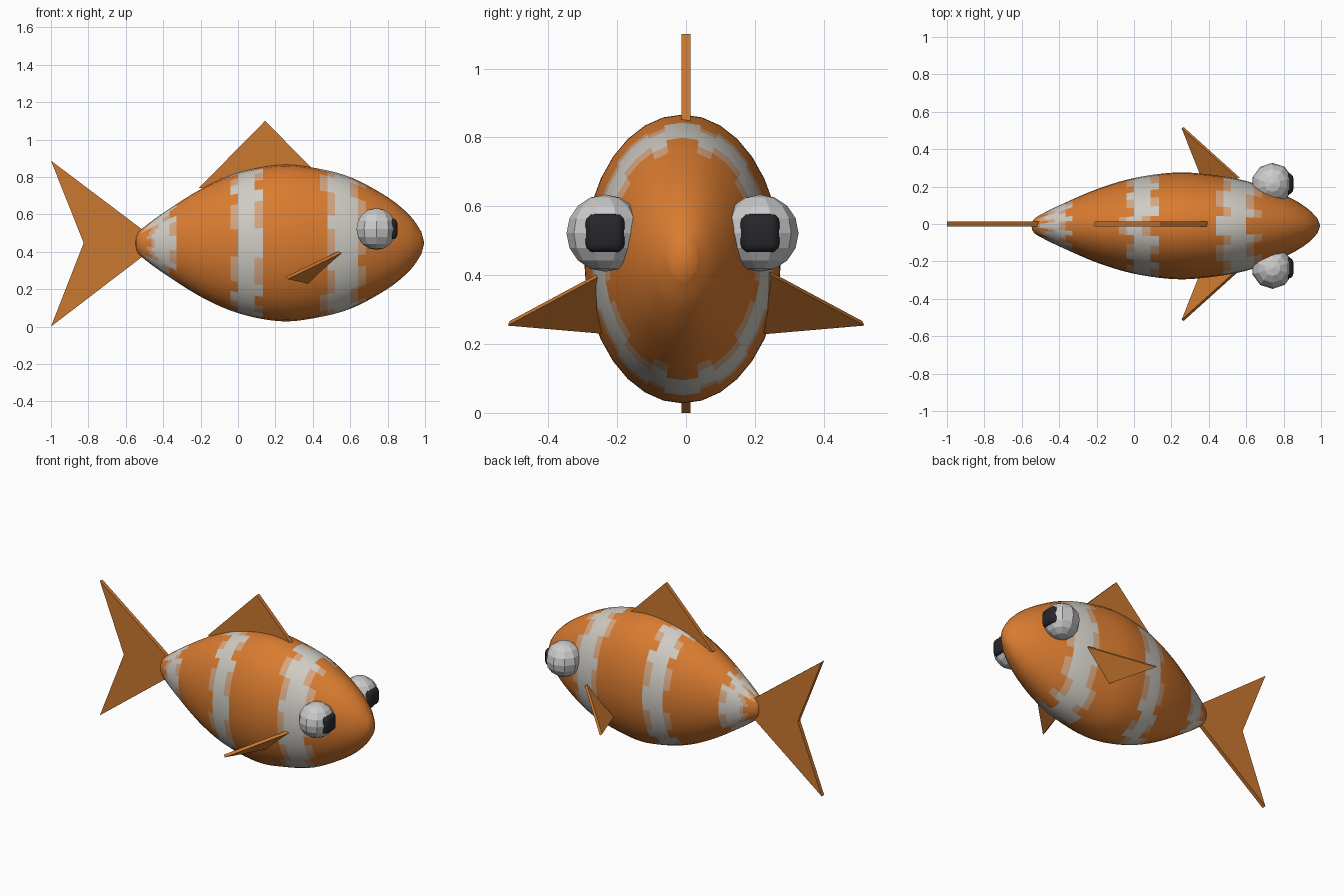
import bpy, bmesh, math
from mathutils import Vector

if "Cube" in bpy.data.objects:
    bpy.data.objects.remove(bpy.data.objects["Cube"])

CZ, CY = 0.447, -0.01      # body axis


def material(name, rgb):
    m = bpy.data.materials.new(name)
    m.diffuse_color = (*rgb, 1)
    m.use_nodes = True
    m.node_tree.nodes["Principled BSDF"].inputs["Base Color"].default_value = m.diffuse_color
    return m


ORANGE = material("orange", (0.70, 0.20, 0.03))
WHITE = material("white", (0.62, 0.60, 0.55))
BLEND = material("pale_orange", (0.66, 0.38, 0.22))
FIN = material("fin_orange", (0.60, 0.19, 0.03))
BLACK = material("black", (0.02, 0.02, 0.025))


def make_object(name, bm, *mats):
    bmesh.ops.recalc_face_normals(bm, faces=bm.faces)
    me = bpy.data.meshes.new(name)
    bm.to_mesh(me)
    bm.free()
    for m in mats:
        me.materials.append(m)
    ob = bpy.data.objects.new(name, me)
    bpy.context.collection.objects.link(ob)
    return ob


def plate(name, points, thickness):
    """Flat fin: a polygon thickened evenly to both sides."""
    pts = [Vector(p) for p in points]
    n = (pts[1] - pts[0]).cross(pts[2] - pts[0]).normalized() * thickness / 2
    bm = bmesh.new()
    a = [bm.verts.new(p + n) for p in pts]
    b = [bm.verts.new(p - n) for p in pts]
    bm.faces.new(a)
    bm.faces.new(b[::-1])
    for i in range(len(pts)):
        j = (i + 1) % len(pts)
        bm.faces.new((a[j], a[i], b[i], b[j]))
    return make_object(name, bm, FIN)


# Body: elliptical rings along x, (x, half height)
profile = [(-0.545, 0.03), (-0.53, 0.06), (-0.49, 0.095), (-0.40, 0.16),
           (-0.20, 0.287), (0.0, 0.375), (0.22, 0.418), (0.40, 0.403),
           (0.60, 0.352), (0.80, 0.245), (0.92, 0.145), (0.98, 0.06)]


def smooth_profile(pts, steps):
    out = []
    for i in range(len(pts) - 1):
        p = [Vector(pts[max(0, min(k, len(pts) - 1))]) for k in range(i - 1, i + 3)]
        for s in range(steps):
            t = s / steps
            out.append(0.5 * (2 * p[1] + (p[2] - p[0]) * t
                              + (2 * p[0] - 5 * p[1] + 4 * p[2] - p[3]) * t * t
                              + (3 * p[1] - p[0] - 3 * p[2] + p[3]) * t ** 3))
    return out + [Vector(pts[-1])]


SEG = 32
bm = bmesh.new()
rings = []
for x, h in smooth_profile(profile, 5):
    rings.append([bm.verts.new((x, CY + 0.682 * h * math.cos(2 * math.pi * k / SEG),
                                CZ + h * math.sin(2 * math.pi * k / SEG)))
                  for k in range(SEG)])
for r, s in zip(rings, rings[1:]):
    for k in range(SEG):
        bm.faces.new((r[k], r[k - 1], s[k - 1], s[k]))
for ring, x in ((rings[0], -0.548), (rings[-1], 0.996)):
    tip = bm.verts.new((x, CY, CZ))
    for k in range(SEG):
        bm.faces.new((ring[k], ring[k - 1], tip))

# Stripes: three pale bands that zigzag near the back and belly
bands = [(-0.39, 0.045), (0.07, 0.05), (0.58, 0.065)]
for f in bm.faces:
    f.smooth = True
    c = f.calc_center_median()
    up = math.atan2(c.z - CZ, 1.47 * abs(c.y - CY))
    zig = abs((abs(up) / math.pi * 10) % 2 - 1) - 0.5
    shift = 0.09 * zig * min(1, abs(up)) - 0.03 * abs(up)
    for centre, half in bands:
        d = abs(c.x - centre - shift)
        if d < half:
            f.material_index = 1
        elif d < half + 0.03:
            f.material_index = 2
make_object("body", bm, ORANGE, WHITE, BLEND)

# Fins
plate("tail_fin", [(-1, 0, 0.887), (-0.825, 0, CZ), (-1, 0, 0.0), (-0.416, 0, CZ)], 0.026)
plate("dorsal_fin", [(-0.21, 0, 0.74), (0.145, 0, 1.10), (0.50, 0, 0.74)], 0.026)

for side, label in ((-1, "right"), (1, "left")):
    plate("side_fin_" + label, [(0.26, side * 0.515, 0.26), (0.56, side * 0.245, 0.405),
                                (0.375, side * 0.225, 0.235)], 0.018)
    # Faceted eye
    eye = (0.74, CY + side * 0.225, 0.522)
    bm = bmesh.new()
    bmesh.ops.create_uvsphere(bm, u_segments=10, v_segments=8, radius=0.112)
    bmesh.ops.translate(bm, verts=bm.verts, vec=eye)
    make_object("eye_" + label, bm)
    # Rounded square pupil facing forward
    bm = bmesh.new()
    bmesh.ops.create_cube(bm, size=0.114)
    bmesh.ops.bevel(bm, geom=bm.edges[:], offset=0.028, segments=3, profile=0.5,
                    affect='EDGES')
    bmesh.ops.translate(bm, verts=bm.verts, vec=(0.795, eye[1], eye[2]))
    for f in bm.faces:
        f.smooth = True
    make_object("pupil_" + label, bm, BLACK)
